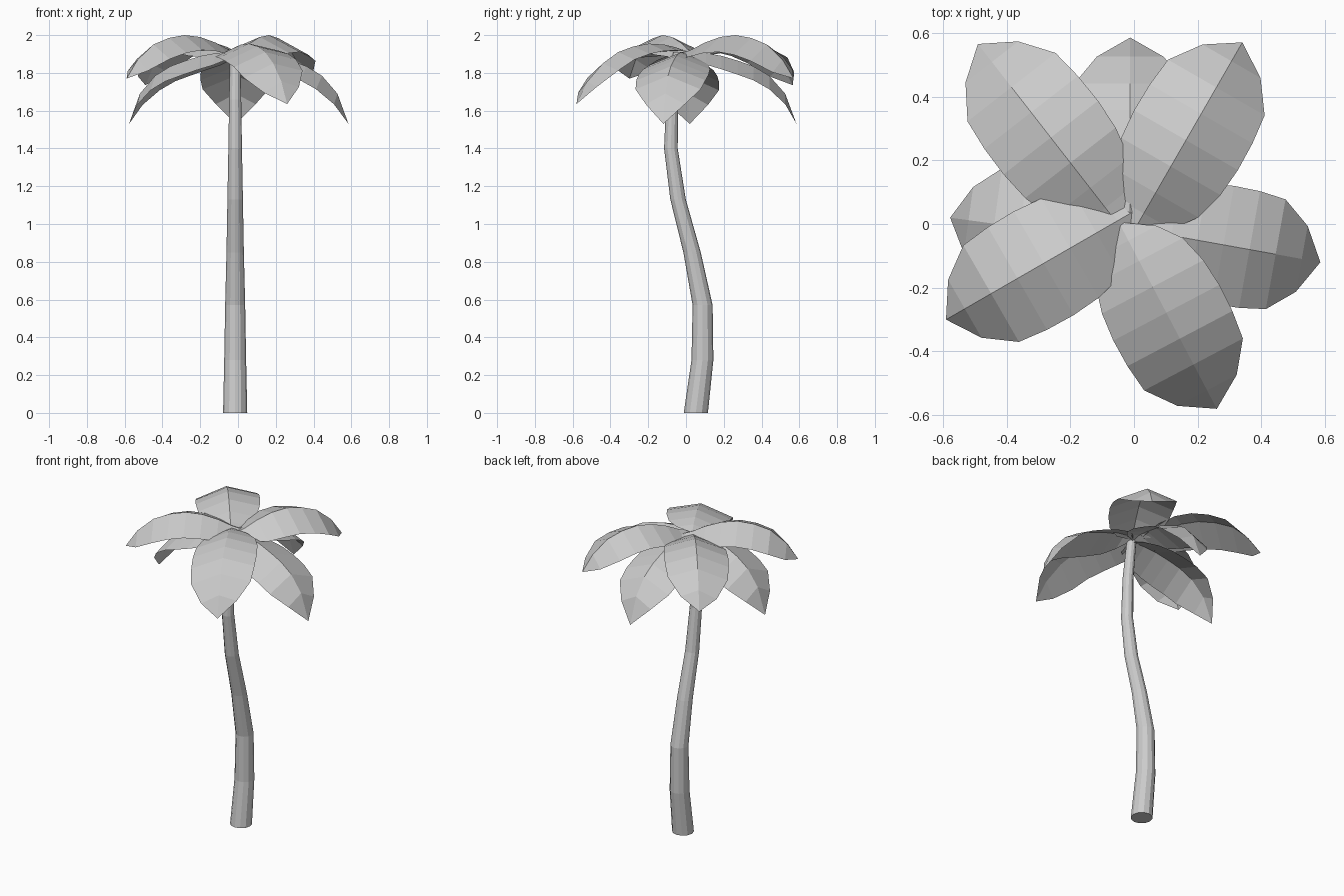
import bpy, bmesh, math
from mathutils import Vector

if "Cube" in bpy.data.objects:
    bpy.data.objects.remove(bpy.data.objects["Cube"])


def finish(bm, name):
    me = bpy.data.meshes.new(name)
    bm.to_mesh(me)
    bm.free()
    ob = bpy.data.objects.new(name, me)
    bpy.context.collection.objects.link(ob)
    return ob


# Trunk: curved, tapering twelve-sided tube (y, z, radius)
SIDES = 12
rings = [(0.052, 0.0, 0.064), (0.087, 0.28, 0.058), (0.088, 0.57, 0.053),
         (0.032, 0.85, 0.046), (-0.042, 1.13, 0.041), (-0.08, 1.40, 0.036),
         (-0.073, 1.66, 0.032), (-0.04, 1.91, 0.028)]
bm = bmesh.new()
loops = []
for y, z, r in rings:
    loops.append([bm.verts.new((-0.015 + r * math.cos(a), y + r * math.sin(a), z))
                  for a in (2 * math.pi * i / SIDES for i in range(SIDES))])
for lo, hi in zip(loops, loops[1:]):
    for i in range(SIDES):
        j = (i + 1) % SIDES
        bm.faces.new((lo[i], lo[j], hi[j], hi[i]))
bm.faces.new(loops[0][::-1])
bm.faces.new(loops[-1])
finish(bm, "trunk")

# Leaf stations along the rib, half widths and rib heights per kind
FRAC = [0, 0.09, 0.2, 0.34, 0.48, 0.62, 0.76, 0.9, 1]
WIDTH = [0.01, 0.10, 0.155, 0.18, 0.188, 0.186, 0.175, 0.105, 0]
HIGH = [1.905, 1.925, 1.96, 1.99, 2.0, 1.985, 1.95, 1.87, 1.77]
HIGH_BENT = [1.905, 1.925, 1.955, 1.985, 1.99, 1.97, 1.93, 1.84, 1.735]
MIDDLE = [1.915, 1.935, 1.95, 1.955, 1.94, 1.91, 1.85, 1.755, 1.635]
LOW = [1.90, 1.91, 1.905, 1.89, 1.865, 1.835, 1.785, 1.69, 1.53]


def leaf(name, base, tip, heights, drop_left, drop_right):
    """Folded leaf: a rib with a sloping flank on each side."""
    b, t = Vector(base), Vector(tip)
    d = (t - b).normalized()
    side = Vector((-d.y, d.x))
    bm = bmesh.new()
    rows = []
    for f, w, z in zip(FRAC, WIDTH, heights):
        p = b.lerp(t, f)
        if w == 0:
            rows.append([bm.verts.new((p.x, p.y, z))] * 3)
            continue
        l, r = p + side * w, p - side * w
        k = w / 0.19 if f < 0.5 else math.sqrt(w / 0.19)
        rows.append([bm.verts.new((l.x, l.y, z - drop_left * k)),
                     bm.verts.new((p.x, p.y, z)),
                     bm.verts.new((r.x, r.y, z - drop_right * k))])
    for a, c in zip(rows, rows[1:]):
        for i in (0, 1):
            quad = [a[i], a[i + 1], c[i + 1], c[i]]
            bm.faces.new(list(dict.fromkeys(quad)))
    finish(bm, name)


# Upper leaves
leaf("leaf_front_left", (0.0, 0.04), (-0.59, -0.30), HIGH, 0.08, 0.08)
leaf("leaf_back_right", (0.0, -0.02), (0.34, 0.57), HIGH, 0.07, 0.09)
leaf("leaf_front_right", (-0.045, 0.0), (0.26, -0.58), MIDDLE, 0.04, 0.08)
leaf("leaf_back_left", (-0.05, 0.0), (-0.49, 0.565), HIGH_BENT, 0.08, 0.05)
# Lower drooping leaves
leaf("leaf_right", (0.0, -0.015), (0.585, -0.12), LOW, 0.075, 0.075)
leaf("leaf_back", (-0.012, -0.015), (-0.012, 0.585), LOW, 0.075, 0.075)
leaf("leaf_left", (0.0, -0.06), (-0.577, 0.02), LOW, 0.08, 0.08)
